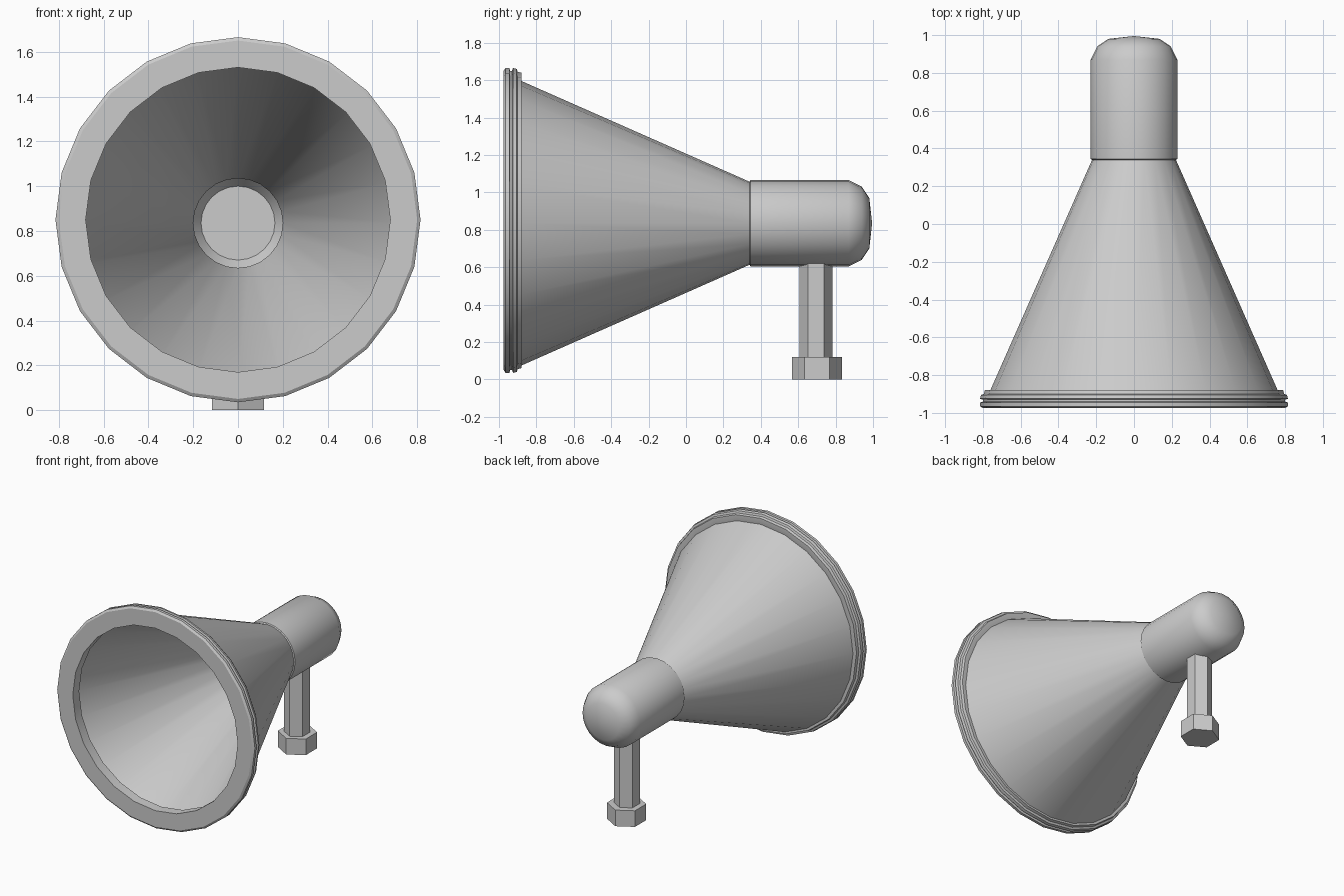
import bpy, bmesh, math

if "Cube" in bpy.data.objects:
    bpy.data.objects.remove(bpy.data.objects["Cube"])


def finish(name, bm, smooth):
    bmesh.ops.remove_doubles(bm, verts=bm.verts, dist=1e-5)
    bmesh.ops.recalc_face_normals(bm, faces=bm.faces)
    me = bpy.data.meshes.new(name)
    bm.to_mesh(me)
    bm.free()
    ob = bpy.data.objects.new(name, me)
    bpy.context.collection.objects.link(ob)
    if smooth:
        bpy.ops.object.select_all(action='DESELECT')
        ob.select_set(True)
        bpy.context.view_layer.objects.active = ob
        bpy.ops.object.shade_smooth_by_angle(angle=math.radians(30))
    return ob


def lathe(name, profile, z, sides, closed=False):
    """Spin (y, radius) points around a horizontal axis at height z."""
    bm = bmesh.new()
    rings = []
    for y, r in profile:
        rings.append([bm.verts.new((r * math.sin(a), y, z + r * math.cos(a)))
                      for a in (2 * math.pi * i / sides for i in range(sides))])
    pairs = list(zip(rings, rings[1:]))
    if closed:
        pairs.append((rings[-1], rings[0]))
    for a, b in pairs:
        for i in range(sides):
            j = (i + 1) % sides
            bm.faces.new((a[i], a[j], b[j], b[i]))
    return finish(name, bm, True)


def hex_prism(name, y, radius, z0, z1):
    """Upright six-sided prism with corners pointing along y."""
    bm = bmesh.new()
    ring = [bm.verts.new((radius * math.sin(a), y + radius * math.cos(a), z0))
            for a in (math.pi * i / 3 for i in range(6))]
    base = bm.faces.new(ring)
    ext = bmesh.ops.extrude_face_region(bm, geom=[base], use_keep_orig=True)
    for v in ext['geom']:
        if isinstance(v, bmesh.types.BMVert):
            v.co.z = z1
    return finish(name, bm, False)


# Hollow conical shade with its rear socket housing (outer skin, then inner skin)
lathe("shade_and_socket", [
    (-0.89, 0.765), (0.34, 0.222),
    (0.345, 0.23), (0.87, 0.23), (0.94, 0.195), (0.98, 0.135), (0.995, 0.0),
    (0.93, 0.0), (0.93, 0.165), (0.88, 0.20), (0.34, 0.20), (-0.89, 0.715),
], 0.835, 24, closed=True)

# Stepped flat rim around the mouth
lathe("front_rim", [
    (-0.975, 0.68), (-0.975, 0.80), (-0.965, 0.815), (-0.945, 0.815),
    (-0.94, 0.80), (-0.93, 0.80), (-0.925, 0.815), (-0.905, 0.81),
    (-0.90, 0.795), (-0.88, 0.79), (-0.88, 0.715), (-0.90, 0.68),
], 0.85, 24, closed=True)

# Mounting post and hexagonal foot
hex_prism("mounting_post", 0.695, 0.087, 0.10, 0.625)
hex_prism("post_foot", 0.70, 0.133, 0.0, 0.12)
